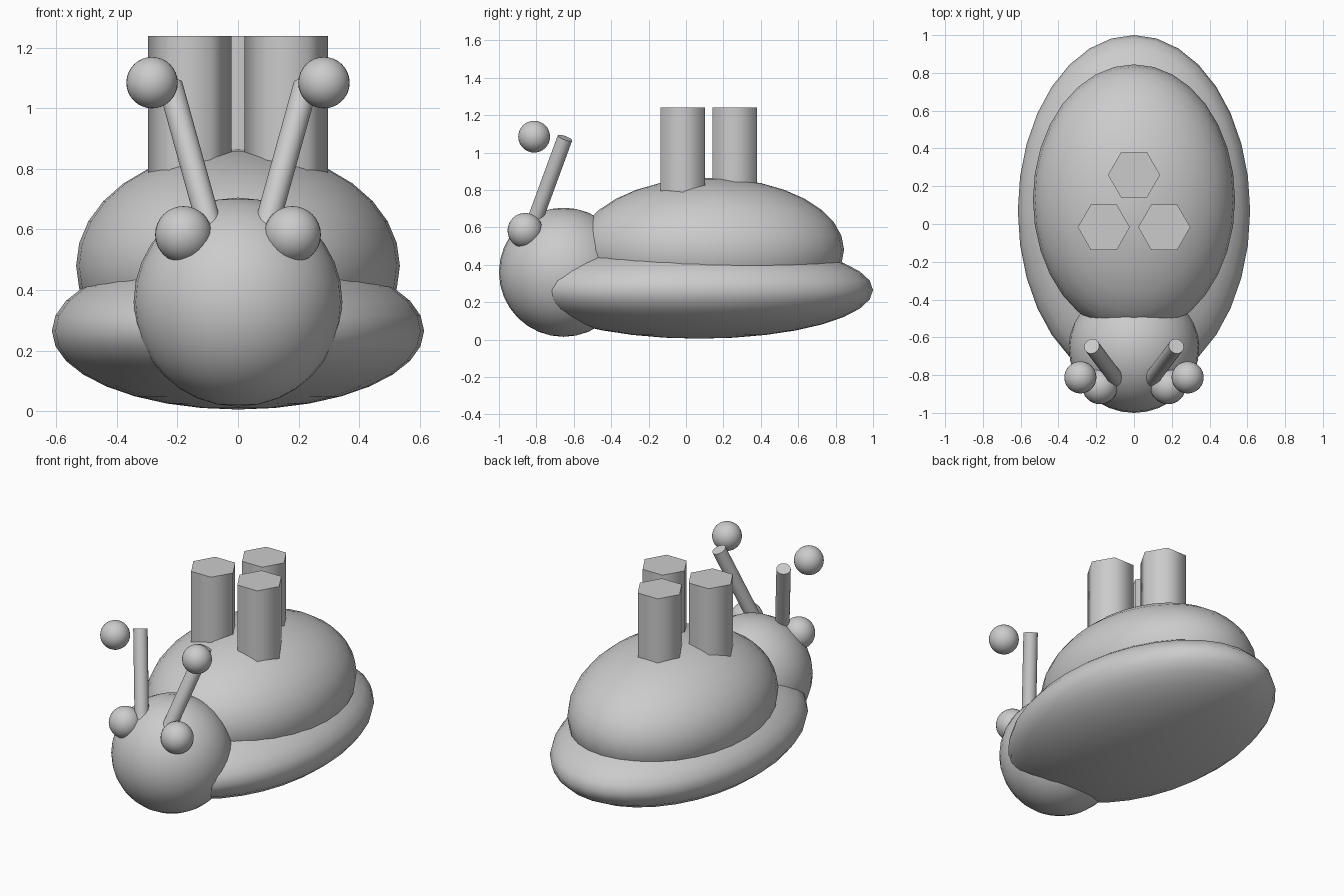
import bpy
import math
from mathutils import Vector

if "Cube" in bpy.data.objects:
    bpy.data.objects.remove(bpy.data.objects["Cube"])

grey = bpy.data.materials.new("grey")
grey.diffuse_color = (0.6, 0.6, 0.6, 1)
grey.use_nodes = True
grey.node_tree.nodes["Principled BSDF"].inputs["Base Color"].default_value = grey.diffuse_color


def finish(name, angle):
    ob = bpy.context.object
    ob.name = name
    ob.data.materials.append(grey)
    bpy.ops.object.shade_smooth_by_angle(angle=math.radians(angle))
    return ob


def ellipsoid(name, centre, radii):
    bpy.ops.mesh.primitive_uv_sphere_add(segments=32, ring_count=16, location=centre)
    bpy.context.object.scale = radii
    bpy.ops.object.transform_apply(location=False, rotation=False, scale=True)
    return finish(name, 40)


def rod(name, start, end, radius):
    start, end = Vector(start), Vector(end)
    axis = end - start
    bpy.ops.mesh.primitive_cylinder_add(
        vertices=32, radius=radius, depth=axis.length, location=(start + end) / 2,
        rotation=axis.to_track_quat('Z', 'Y').to_euler())
    return finish(name, 40)


# Body, shell and head
ellipsoid("body", (0, 0.07, 0.265), (0.615, 0.93, 0.26))
ellipsoid("shell", (0, 0.13, 0.48), (0.535, 0.715, 0.385))
ellipsoid("head", (0, -0.655, 0.36), (0.345, 0.345, 0.345))

# Eyes, feeler stalks and their floating tips, one set per side
for side, s in (("left", -1), ("right", 1)):
    ellipsoid("eye_" + side, (s * 0.18, -0.86, 0.583), (0.094, 0.094, 0.094))
    rod("feeler_" + side, (s * 0.086, -0.83, 0.58), (s * 0.224, -0.647, 1.078), 0.041)
    ellipsoid("feeler_tip_" + side, (s * 0.284, -0.812, 1.085), (0.085, 0.085, 0.085))

# Three hexagonal chimneys on the shell
for i, (x, y) in enumerate(((0, 0.26), (-0.16, -0.017), (0.16, -0.017))):
    bpy.ops.mesh.primitive_cylinder_add(
        vertices=6, radius=0.138, depth=0.54, location=(x, y, 0.97),
        rotation=(0, 0, math.radians(30)))
    finish("chimney_%d" % (i + 1), 65)
